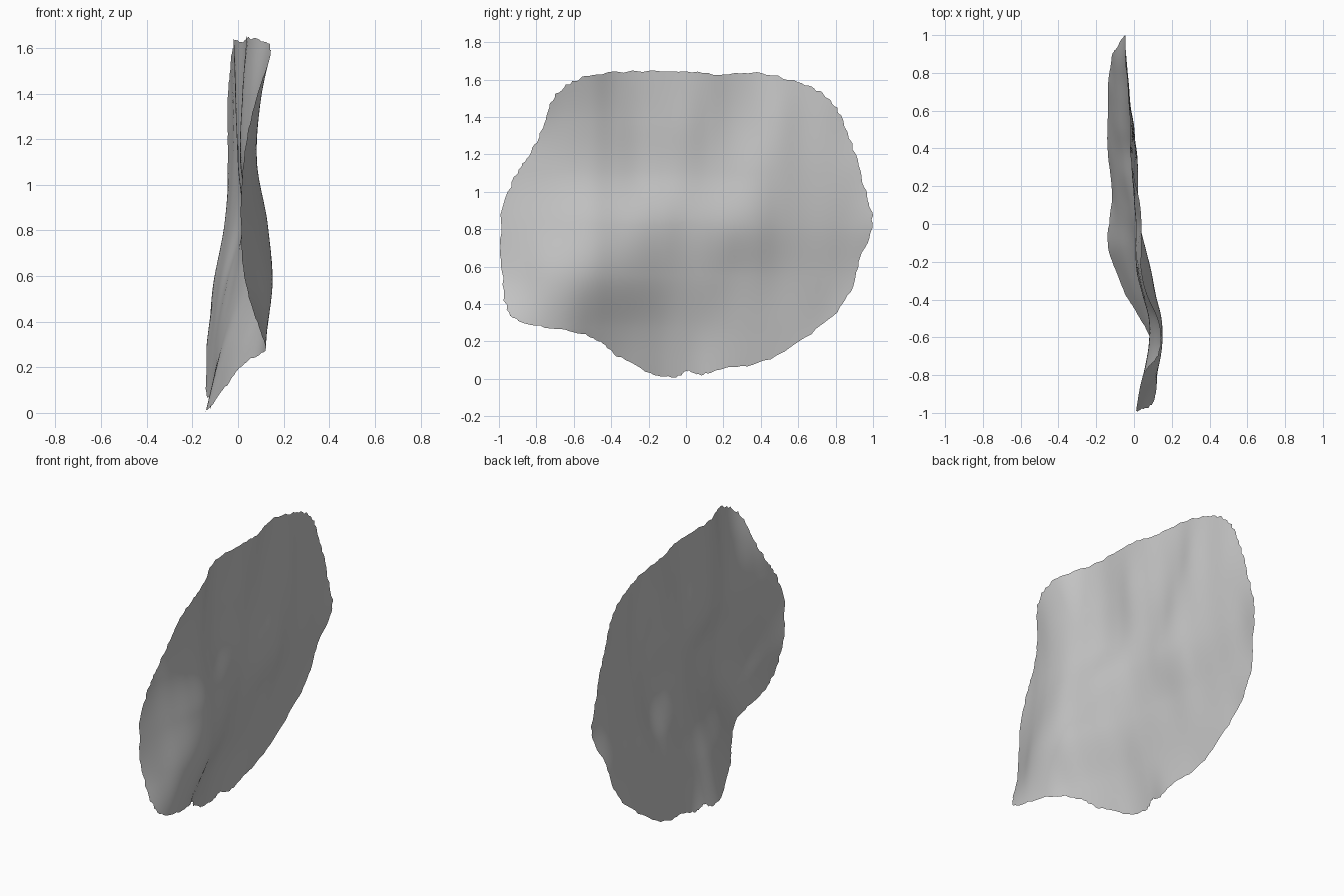
import bpy, bmesh, random
from mathutils import Vector

random.seed(4)
RINGS, STEPS = 44, 8
CENTRE = Vector((0.0, 0.85))

# Remove the default object
default = bpy.data.objects.get("Cube")
if default:
    bpy.data.objects.remove(default, do_unlink=True)

# Ragged outline in the side plane (y, z), in hundredths
OUTLINE = [(100, 83), (93, 62), (86, 42), (70, 26), (42, 9), (20, 5), (8, 2), (0, 4),
           (-4, 1), (-17, 2), (-37, 12), (-47, 20), (-60, 25), (-84, 29), (-96, 37),
           (-99, 60), (-99, 88), (-91, 110), (-83, 122), (-77, 135), (-71, 151),
           (-59, 160), (-42, 164), (-4, 165), (20, 163), (38, 164), (60, 159),
           (73, 153), (82, 143), (91, 120), (97, 98)]

# Sideways bend of the sheet: rows rise in z, columns run front to back
BEND = [(12, 11, 8, 3, -4, -8, -11, -14, -14, -12, -13, -15, -16, -16, -15, -14, -14),
        (11, 12, 12, 10, 5, 0, -4, -7, -8, -9, -10, -11, -12, -13, -14, -13, -13),
        (3, 8, 13, 15, 14, 10, 6, 2, -1, -3, -5, -6, -8, -9, -10, -11, -11),
        (1, 5, 9, 12, 13, 11, 9, 6, 3, 2, 2, 1, -2, -4, -5, -6, -5),
        (1, 3, 6, 8, 8, 5, 2, 1, 1, 0, 0, 1, 0, -2, -3, -4, -5),
        (4, 5, 8, 10, 9, 5, 2, 2, 3, 1, -1, -1, 0, -2, -3, -5, -6),
        (18, 18, 17, 16, 13, 7, 4, 4, 4, 3, 0, -2, -2, -3, -4, -5, -5)]


def spline(a, b, c, d, t):
    """Smooth curve from b to c, with a and d as neighbours."""
    return b + (c - a + (2 * a - 5 * b + 4 * c - d + (3 * (b - c) + d - a) * t) * t) * t / 2


def sample(values, position):
    """Smooth value at a fractional position in an open list."""
    last = len(values) - 1
    i = max(0, min(int(position), last - 1))
    before = values[i - 1] if i else 2 * values[0] - values[1]
    after = values[i + 2] if i + 2 <= last else 2 * values[last] - values[last - 1]
    return spline(before, values[i], values[i + 1], after, position - i)


def bend(y, z):
    column = max(0, min((y + 1) * 8, 16))
    row = max(0, min(z / 0.275, 6))
    return sample([sample(r, column) for r in BEND], row) / 100


# Rim points with a slightly torn edge
count = len(OUTLINE)
rim = []
for i in range(count):
    near = [Vector(OUTLINE[(i + k) % count]) / 100 for k in (-1, 0, 1, 2)]
    for s in range(STEPS):
        point = spline(*near, s / STEPS)
        rim.append(point + (CENTRE - point) * random.uniform(-0.002, 0.012))

# Sheet built as rings shrinking toward the middle
bm = bmesh.new()


def add_point(p):
    return bm.verts.new((bend(p.x, p.y), p.x, max(p.y, 0)))


rings = []
for k in range(1, RINGS + 1):
    rings.append([add_point(CENTRE.lerp(p, k / RINGS)) for p in rim])
middle = add_point(CENTRE)
total = len(rim)
for j in range(total):
    n = (j + 1) % total
    bm.faces.new((middle, rings[0][n], rings[0][j]))
    for inner, outer in zip(rings, rings[1:]):
        bm.faces.new((inner[j], inner[n], outer[n], outer[j]))
bmesh.ops.recalc_face_normals(bm, faces=bm.faces)
if sum(f.normal.x for f in bm.faces) < 0:
    bmesh.ops.reverse_faces(bm, faces=bm.faces)
mesh = bpy.data.meshes.new("wavy_sheet")
bm.to_mesh(mesh)
bm.free()

# Plain grey finish
grey = bpy.data.materials.new("plain grey")
grey.use_nodes = True
colour = (0.57, 0.57, 0.57, 1)
grey.diffuse_color = colour
grey.node_tree.nodes["Principled BSDF"].inputs["Base Color"].default_value = colour
mesh.materials.append(grey)

sheet = bpy.data.objects.new("wavy_sheet", mesh)
bpy.context.collection.objects.link(sheet)
bpy.context.view_layer.objects.active = sheet
sheet.select_set(True)
bpy.ops.object.shade_smooth()
